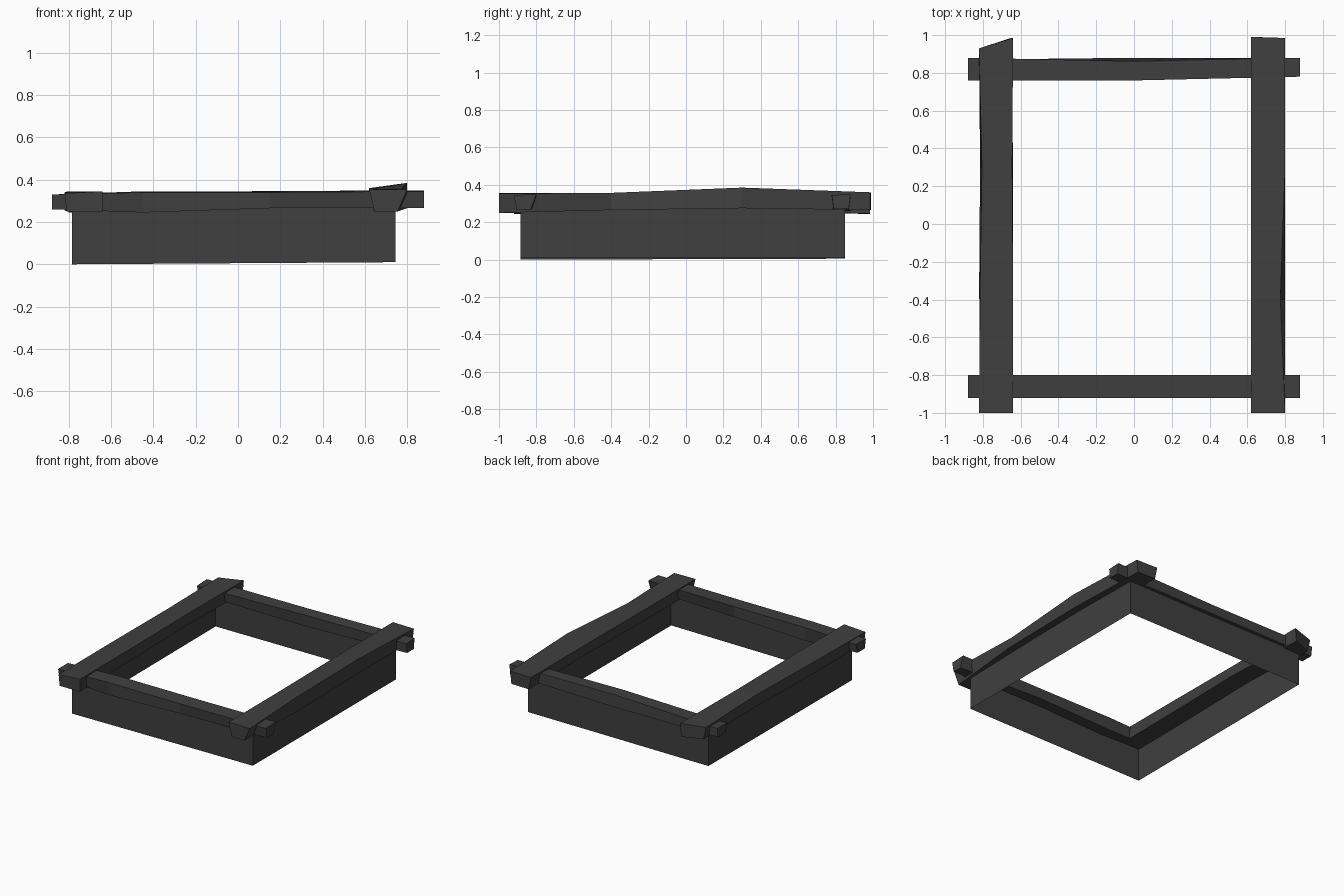
import bpy

if "Cube" in bpy.data.objects:
    bpy.data.objects.remove(bpy.data.objects["Cube"])

mat = bpy.data.materials.new("dark_grey")
mat.diffuse_color = (0.05, 0.05, 0.05, 1)
mat.use_nodes = True
mat.node_tree.nodes["Principled BSDF"].inputs["Base Color"].default_value = mat.diffuse_color


def make(name, verts, faces):
    me = bpy.data.meshes.new(name)
    me.from_pydata(verts, [], faces)
    me.materials.append(mat)
    ob = bpy.data.objects.new(name, me)
    bpy.context.collection.objects.link(ob)
    return ob


def loft(name, rings, along_y):
    """Rough-hewn four-sided beam. Each ring: (pos on lo side, pos on hi side,
    bottom lo, bottom hi, top lo, top hi, z bottom, z top lo, z top hi)."""
    verts, faces = [], []
    for p, q, bl, bh, tl, th, zb, zl, zh in rings:
        for t, a, z in ((p, bl, zb), (q, bh, zb), (q, th, zh), (p, tl, zl)):
            verts.append((a, t, z) if along_y else (t, a, z))
    for i in range(len(rings) - 1):
        for j in range(4):
            k = (j + 1) % 4
            f = (4*i + j, 4*i + k, 4*i + 4 + k, 4*i + 4 + j)
            faces.append(f[::-1] if along_y else f)
    n = len(verts)
    start, end = (3, 2, 1, 0), (n - 4, n - 3, n - 2, n - 1)
    faces += [start[::-1], end[::-1]] if along_y else [start, end]
    return make(name, verts, faces)


# long side beams
loft("left_beam", [
    (-1, -1, -.81, -.64, -.82, -.64, .25, .335, .345),
    (-.35, -.35, -.82, -.64, -.815, -.64, .255, .34, .345),
    (.3, .3, -.815, -.64, -.805, -.645, .265, .345, .345),
    (.93, .985, -.80, -.65, -.82, -.64, .245, .34, .345)], True)
loft("right_beam", [
    (-1, -1, .645, .755, .62, .80, .25, .355, .353),
    (-.4, -.4, .63, .80, .62, .775, .265, .355, .357),
    (.3, .3, .63, .80, .62, .80, .275, .36, .385),
    (.99, .985, .64, .79, .62, .80, .265, .36, .36)], True)

# short cross beams
loft("front_beam", [
    (-.88, -.88, -.905, -.82, -.92, -.80, .26, .33, .33),
    (-.45, -.45, -.92, -.80, -.92, -.80, .245, .34, .345),
    (.15, .15, -.92, -.80, -.92, -.80, .265, .34, .345),
    (.88, .88, -.905, -.83, -.92, -.80, .267, .345, .35)], False)
loft("back_beam", [
    (-.88, -.88, .775, .87, .76, .88, .26, .325, .33),
    (0, 0, .76, .88, .76, .862, .26, .345, .345),
    (.88, .88, .79, .87, .78, .88, .27, .345, .35)], False)

# thin open base walls
corners = [(-.785, -.885, 0), (.745, -.885, .01), (.745, .85, .01), (-.785, .85, .005)]
verts = corners + [(x, y, .285) for x, y, _ in corners]
make("base_walls", verts, [(i, (i + 1) % 4, (i + 1) % 4 + 4, i + 4) for i in range(4)])
